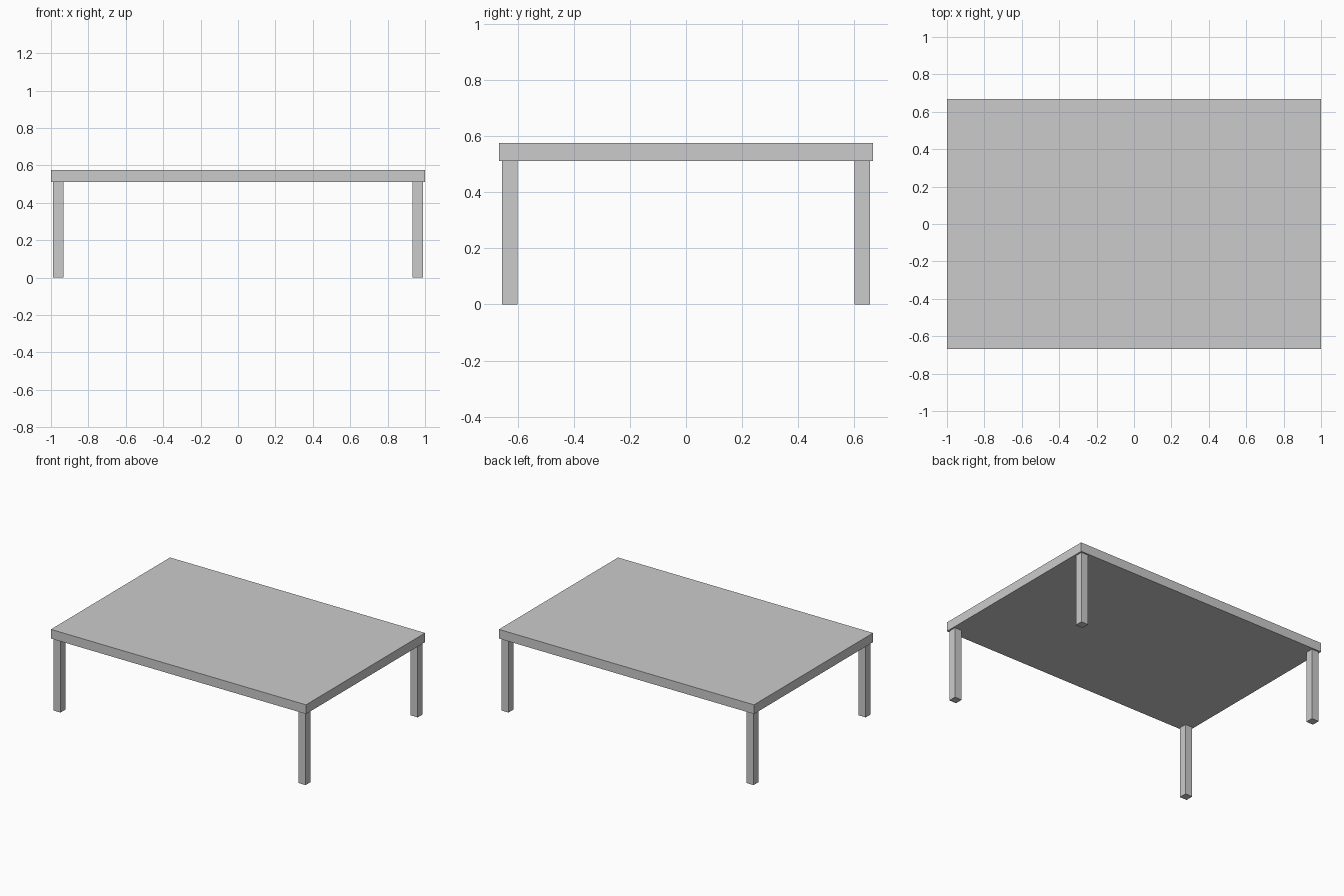
import bpy

if "Cube" in bpy.data.objects:
    bpy.data.objects.remove(bpy.data.objects["Cube"])


def box(name, x, y, z):
    """Add a box spanning the given (min, max) ranges."""
    spans = (x, y, z)
    bpy.ops.mesh.primitive_cube_add(size=1, location=[(a + b) / 2 for a, b in spans])
    obj = bpy.context.object
    obj.name = name
    obj.scale = [b - a for a, b in spans]
    bpy.ops.object.transform_apply(location=False, rotation=False, scale=True)
    return obj


TOP_Z, UNDERSIDE_Z = 0.576, 0.511
HALF_X, HALF_Y = 1.0, 0.667
LEG, INSET = 0.056, 0.011

# Table top slab
box("table_top", (-HALF_X, HALF_X), (-HALF_Y, HALF_Y), (UNDERSIDE_Z, TOP_Z))

# Four square legs, slightly inset from the corners
for side, sx in (("left", -1), ("right", 1)):
    for end, sy in (("front", -1), ("back", 1)):
        cx = sx * (HALF_X - INSET - LEG / 2)
        cy = sy * (HALF_Y - INSET - LEG / 2)
        box(f"{end}_{side}_leg",
            (cx - LEG / 2, cx + LEG / 2),
            (cy - LEG / 2, cy + LEG / 2),
            (0, UNDERSIDE_Z))
